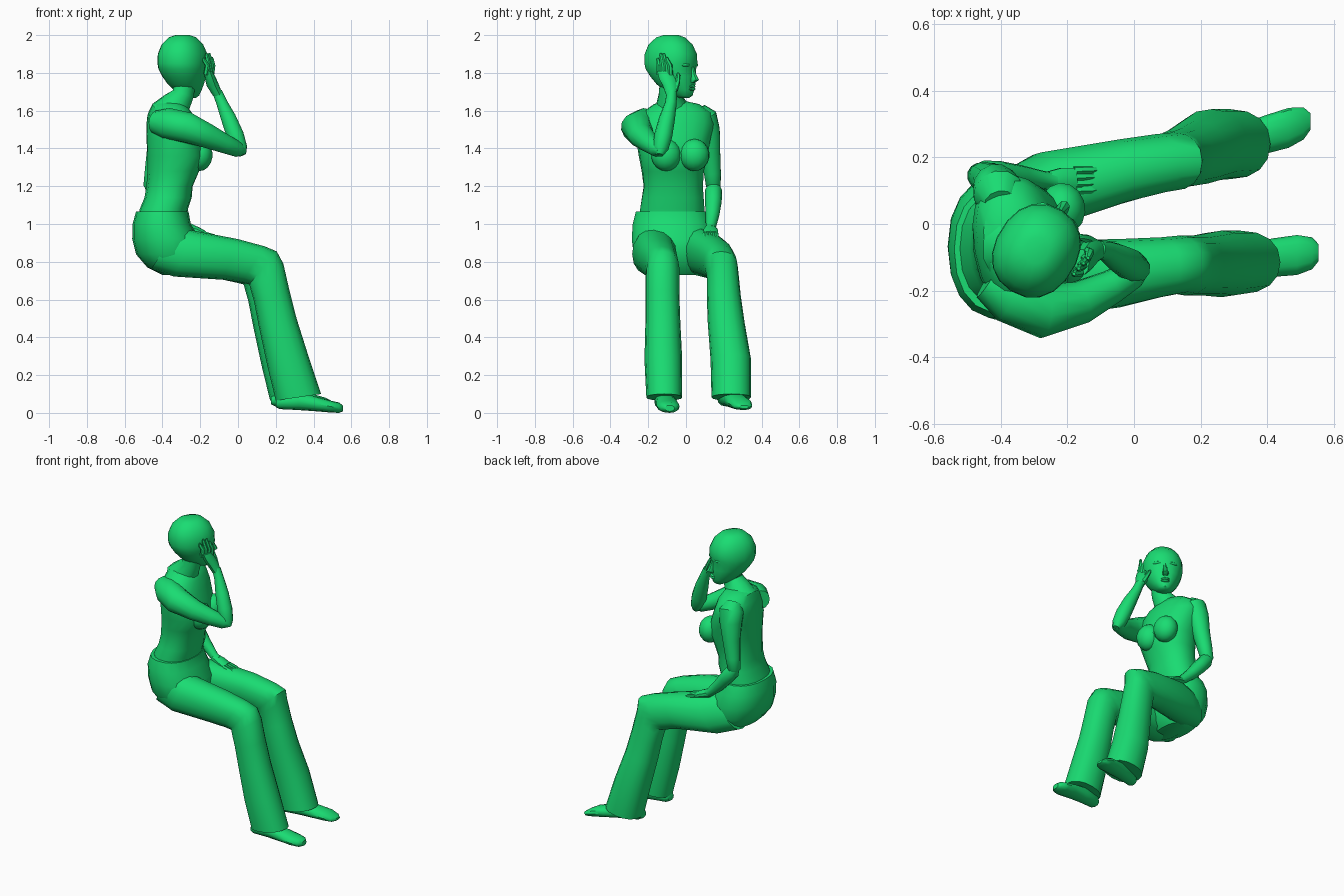
import bpy, bmesh, math
from mathutils import Vector, Matrix

green = bpy.data.materials.new("green")
green.diffuse_color = (0.01, 0.72, 0.17, 1)


def skin(name, rings, matrix=None):
    """Join rings of points into a closed skin."""
    bm = bmesh.new()
    loops = [[bm.verts.new(p) for p in ring] for ring in rings]
    n = len(loops[0])
    for a, b in zip(loops, loops[1:]):
        for i in range(n):
            j = (i + 1) % n
            bm.faces.new((a[i], a[j], b[j], b[i]))
    bm.faces.new(loops[0])
    bm.faces.new(loops[-1])
    bmesh.ops.recalc_face_normals(bm, faces=bm.faces)
    me = bpy.data.meshes.new(name)
    bm.to_mesh(me)
    bm.free()
    if matrix:
        me.transform(matrix)
    me.materials.append(green)
    ob = bpy.data.objects.new(name, me)
    bpy.context.collection.objects.link(ob)
    return ob


def ring(c, u, v, n, e=0.9):
    pts = []
    for i in range(n):
        t = 2 * math.pi * i / n
        a, b = math.cos(t), math.sin(t)
        pts.append(c + u * math.copysign(abs(a) ** e, a) + v * math.copysign(abs(b) ** e, b))
    return pts


def loft(name, sections, n=16, matrix=None):
    """Sections: x1, z1, x2, z2, y1, y2 and an optional turn about z."""
    rings = []
    for x1, z1, x2, z2, y1, y2, *turn in sections:
        c = Vector(((x1 + x2) / 2, (y1 + y2) / 2, (z1 + z2) / 2))
        r = Matrix.Rotation(turn[0] if turn else 0, 3, 'Z')
        rings.append(ring(c, r @ Vector(((x2 - x1) / 2, 0, (z2 - z1) / 2)),
                          r @ Vector((0, (y2 - y1) / 2, 0)), n))
    return skin(name, rings, matrix)


def tube(name, pts, n=10):
    """Points: x, y, z, radius."""
    ps = [Vector(p[:3]) for p in pts]
    rings = []
    for i, p in enumerate(ps):
        t = (ps[min(i + 1, len(ps) - 1)] - ps[max(i - 1, 0)]).normalized()
        u = t.cross(Vector((0.3, 1, 0.1))).normalized()
        rings.append(ring(p, u * pts[i][3], t.cross(u) * pts[i][3], n, 1))
    return skin(name, rings)


def ball(name, loc, size, turn=0):
    m = Matrix.Translation(loc) @ Matrix.Rotation(turn, 4, 'Z') @ Matrix.Diagonal((*size, 1))
    bm = bmesh.new()
    bmesh.ops.create_uvsphere(bm, u_segments=14, v_segments=9, radius=1, matrix=m)
    me = bpy.data.meshes.new(name)
    bm.to_mesh(me)
    bm.free()
    me.materials.append(green)
    bpy.context.collection.objects.link(bpy.data.objects.new(name, me))


# Torso, twisted slightly towards +y at the shoulders
torso = [(1.03, -.53, -.27, -.25, .10, 0), (1.08, -.52, -.265, -.245, .10, 0),
         (1.14, -.495, -.245, -.235, .095, .03), (1.20, -.485, -.24, -.225, .09, .06),
         (1.28, -.48, -.205, -.235, .095, .1), (1.36, -.48, -.175, -.25, .115, .12),
         (1.45, -.483, -.195, -.265, .13, .15), (1.53, -.48, -.225, -.27, .15, .18),
         (1.59, -.47, -.25, -.235, .135, .18), (1.635, -.45, -.28, -.17, .07, .18),
         (1.65, -.40, -.32, -.12, .0, .18)]
loft("torso", [(a, z, b, z, y1, y2, t) for z, a, b, y1, y2, t in torso], 18)
for name, x, y in (("left_bust", -.215, .045), ("right_bust", -.205, -.105)):
    ball(name, (x, y, 1.365), (.07, .08, .085), .12)

# Trouser seat
seat = [(1.065, -.54, -.262, -.268, .115), (1.0, -.558, -.25, -.285, .14),
        (.92, -.56, -.2, -.29, .155), (.84, -.54, -.2, -.28, .15),
        (.77, -.48, -.23, -.24, .12), (.73, -.40, -.27, -.18, .07)]
loft("trouser_seat", [(a, z, b, z, y1, y2) for z, a, b, y1, y2 in seat], 18)

# Trouser legs share one side profile, each with its own widths
profile = [(-.32, .985, -.46, .76), (-.22, .962, -.34, .722), (0, .92, -.08, .705),
           (.14, .882, .02, .69), (.205, .855, .06, .68), (.24, .79, .068, .65),
           (.272, .65, .085, .59), (.31, .5, .11, .46), (.37, .31, .155, .25),
           (.44, .10, .2, .065)]
right_y = [(-.27, -.07), (-.285, -.05), (-.25, -.045), (-.22, -.04), (-.21, -.035),
           (-.215, -.035), (-.215, -.035), (-.215, -.03), (-.22, -.02), (-.21, -.02)]
left_y = [(-.05, .15), (-.02, .215), (.06, .255), (.09, .27), (.10, .275),
          (.11, .28), (.11, .29), (.115, .31), (.13, .345), (.135, .345)]
for name, ys, dx in (("right_trouser_leg", right_y, 0), ("left_trouser_leg", left_y, -.03)):
    loft(name, [(a + (dx if i > 4 else 0), b, c + (dx if i > 2 else 0), d, *ys[i])
                for i, (a, b, c, d) in enumerate(profile)])

# Shoes
shoe = [(0, .07, .03, .03), (.02, .10, .02, .045), (.12, .11, .015, .05), (.22, .085, .008, .058),
        (.29, .065, .002, .06), (.335, .055, 0, .048), (.355, .04, .008, .025)]
for name, x0, y0, slope, lift in (("right_shoe", .2, -.125, .11, 0), ("left_shoe", .175, .205, .29, .015)):
    loft(name, [(x0 + x, zt + lift * (x < .3), x0 + x, zb + lift, y0 + slope * x - w, y0 + slope * x + w)
                for x, zt, zb, w in shoe], 12)

# Neck and head; the head looks towards +x +y
tube("neck", [(-.36, -.07, 1.58, .11), (-.325, -.08, 1.64, .078),
              (-.29, -.085, 1.69, .06), (-.28, -.08, 1.78, .06)], 12)
turn = math.radians(58)
place = Matrix.Translation((-.29, -.075, 0)) @ Matrix.Rotation(turn, 4, 'Z')
head = [(2.0, -.045, .035, .035), (1.988, -.085, .07, .068), (1.95, -.128, .112, .102),
        (1.90, -.148, .135, .122), (1.85, -.15, .138, .124), (1.82, -.142, .13, .12),
        (1.78, -.115, .134, .107), (1.74, -.08, .132, .088), (1.71, -.04, .128, .068),
        (1.68, .02, .122, .043), (1.668, .05, .105, .025)]
loft("head", [(a, z, b, z, -w, w) for z, a, b, w in head], 18, place)
nose = [(1.83, .11, .137, .01), (1.79, .11, .152, .014), (1.762, .11, .168, .02), (1.75, .11, .145, .016)]
loft("nose", [(a, z, b, z, -w, w) for z, a, b, w in nose], 8, place)
for name, z in (("upper_lip", 1.728), ("lower_lip", 1.714)):
    ball(name, place @ Vector((.126, 0, z)), (.015, .026, .008), turn)
for side, s in (("left", 1), ("right", -1)):
    ball(side + "_brow", place @ Vector((.108, s * .045, 1.842)), (.024, .034, .012), turn + s * .35)

# Right arm, raised with the hand beside the head
tube("right_upper_arm", [(-.44, -.17, 1.54, .06), (-.37, -.215, 1.53, .085), (-.27, -.262, 1.51, .083),
                         (-.16, -.235, 1.465, .066), (-.07, -.19, 1.425, .052),
                         (0, -.15, 1.395, .042), (.03, -.135, 1.385, .022)], 12)
tube("right_forearm", [(.025, -.14, 1.365, .02), (.01, -.135, 1.40, .042), (-.015, -.12, 1.47, .048),
                       (-.05, -.1, 1.56, .042), (-.085, -.08, 1.64, .031), (-.11, -.075, 1.70, .027)])
loft("right_palm", [(-.13, 1.675, -.08, 1.685, -.105, -.05), (-.165, 1.73, -.10, 1.735, -.125, -.045),
                    (-.175, 1.77, -.115, 1.77, -.145, -.055), (-.18, 1.81, -.135, 1.81, -.155, -.075)], 10)
tips = (1.88, 1.905, 1.905, 1.885)
for i in range(4):
    bx, by, tx, ty = -.17 + .01 * i, -.142 + .02 * i, -.18 + .014 * i, -.15 + .016 * i
    tube(f"right_finger_{i + 1}", [(bx, by, 1.79, .014), (bx + .008, by - .003, 1.84, .013),
                                   (tx, ty, tips[i] - .012, .010), (tx, ty, tips[i], .005)], 6)
tube("right_thumb", [(-.12, -.06, 1.71, .018), (-.14, -.045, 1.75, .014),
                     (-.16, -.04, 1.79, .010), (-.165, -.042, 1.80, .004)], 6)

# Left arm, bent slightly with the hand resting on the thigh
tube("left_upper_arm", [(-.40, .06, 1.60, .05), (-.405, .09, 1.56, .078), (-.415, .112, 1.49, .07),
                        (-.43, .128, 1.38, .055), (-.45, .14, 1.27, .046), (-.462, .145, 1.20, .04),
                        (-.46, .145, 1.175, .022)], 12)
tube("left_forearm", [(-.475, .145, 1.215, .025), (-.45, .146, 1.18, .045), (-.40, .145, 1.12, .044),
                      (-.34, .14, 1.05, .037), (-.27, .132, .985, .027), (-.24, .13, .97, .026)])
loft("left_palm", [(-.265, 1.005, -.28, .955, .105, .155), (-.21, .985, -.23, .945, .09, .17),
                   (-.17, .962, -.18, .93, .09, .17)], 10)
for i in range(4):
    y = .10 + .02 * i
    tube(f"left_finger_{i + 1}", [(-.18, y, .948, .013), (-.13, y + .002, .935, .012),
                                  (-.10, y + .004, .918, .009), (-.092, y + .004, .912, .004)], 6)

# Smooth shading with sharp creases kept
for ob in bpy.context.scene.objects:
    ob.select_set(True)
bpy.context.view_layer.objects.active = bpy.data.objects["torso"]
bpy.ops.object.shade_smooth_by_angle(angle=math.radians(40))
